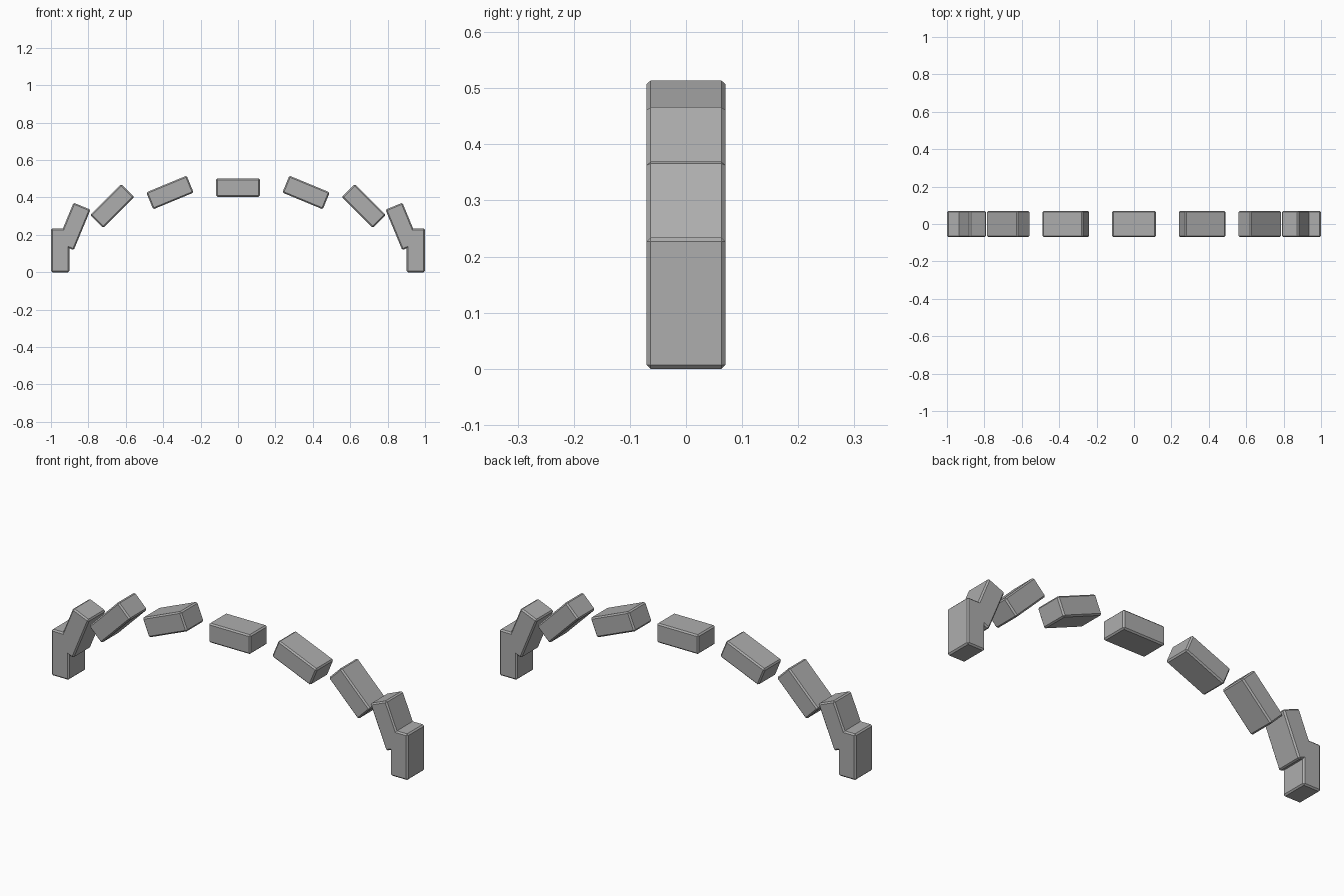
import bpy
from math import cos, sin, pi

cube = bpy.data.objects.get("Cube")
if cube:
    bpy.data.objects.remove(cube, do_unlink=True)

# Single stone colour
stone = bpy.data.materials.new("stone_grey")
stone.use_nodes = True
grey = (0.42, 0.42, 0.42, 1)
stone.diffuse_color = grey
stone.node_tree.nodes["Principled BSDF"].inputs["Base Color"].default_value = grey

LENGTH, DEPTH, THICK = 0.234, 0.14, 0.098
SPAN, RISE = 1 - THICK / 2, 0.335
COUNT = 9


def add_block(name, angle):
    """One chamfered block, placed on a flattened arch and turned with it."""
    bpy.ops.mesh.primitive_cube_add(
        size=1,
        location=(SPAN * cos(angle), 0, LENGTH / 2 + RISE * sin(angle)),
        rotation=(0, pi / 2 - angle, 0))
    block = bpy.context.object
    block.name = name
    block.scale = (LENGTH, DEPTH, THICK)
    bpy.ops.object.transform_apply(location=False, rotation=False, scale=True)
    block.data.materials.append(stone)
    bevel = block.modifiers.new("chamfer", "BEVEL")
    bevel.width = 0.007
    bevel.segments = 1


# Arch blocks from the left foot over the keystone to the right foot
for i in range(COUNT):
    if i == COUNT // 2:
        name = "keystone"
    else:
        side = "left" if i < COUNT // 2 else "right"
        name = f"{side}_arch_block_{min(i, COUNT - 1 - i) + 1}"
    add_block(name, pi * i / (COUNT - 1))
